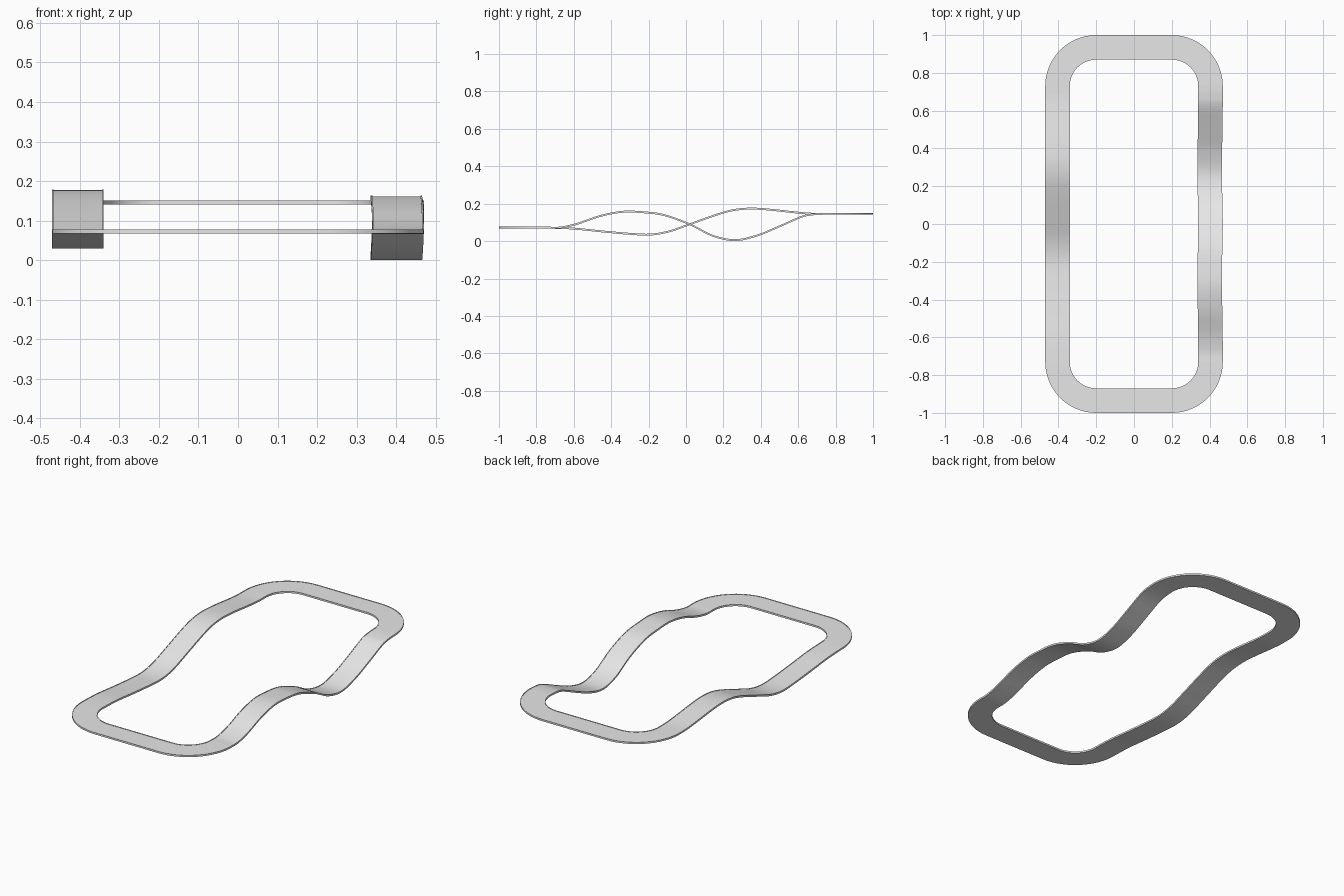
import bpy, bmesh, math
from mathutils import Vector

old = bpy.data.objects.get("Cube")
if old:
    bpy.data.objects.remove(old, do_unlink=True)

HALF_WIDTH = 0.065
CORNER_X, CORNER_Y, RADIUS = 0.2, 0.73, 0.205
FRONT_Z, BACK_Z = 0.079, 0.153

# Height profiles (y, z) of the two long sides
LEFT_SIDE = [(-0.73, FRONT_Z), (-0.67, 0.08), (-0.58, 0.1), (-0.46, 0.141),
             (-0.34, 0.164), (-0.24, 0.162), (-0.12, 0.147), (0.02, 0.097),
             (0.14, 0.037), (0.26, 0.012), (0.38, 0.037), (0.5, 0.086),
             (0.62, 0.138), (0.68, 0.15), (0.73, BACK_Z)]
RIGHT_SIDE = [(-0.73, FRONT_Z), (-0.6, 0.074), (-0.46, 0.06), (-0.3, 0.046),
              (-0.19, 0.042), (-0.09, 0.059), (0.02, 0.097), (0.16, 0.147),
              (0.25, 0.172), (0.34, 0.181), (0.44, 0.176), (0.58, 0.161),
              (0.66, 0.154), (0.73, BACK_Z)]


def smooth_profile(points, steps=5):
    """Catmull-Rom interpolation through the profile points."""
    pts = [Vector(p) for p in [points[0], *points, points[-1]]]
    out = []
    for a, b, c, d in zip(pts, pts[1:], pts[2:], pts[3:]):
        for i in range(steps):
            t = i / steps
            out.append(0.5 * (2 * b + (c - a) * t + (2 * a - 5 * b + 4 * c - d) * t * t
                              + (3 * b - a - 3 * c + d) * t ** 3))
    return out[1:]


def corner(sx, sy, start, z, steps=16):
    """Stations (position, outward direction) round a quarter turn."""
    out = []
    for i in range(steps + 1):
        a = start + math.pi / 2 * i / steps
        n = Vector((math.cos(a), math.sin(a), 0))
        out.append((Vector((sx * CORNER_X, sy * CORNER_Y, z)) + n * RADIUS, n))
    return out


def sway(y):
    """Slight sideways drift of the left side."""
    return 0.004 * (math.cos(y * 9) - 1) * max(0, 1 - abs(y) / 0.73)


# Centre line, anticlockwise
side_x = CORNER_X + RADIUS
stations = [(Vector((side_x + sway(y), y, z)), Vector((1, 0, 0)))
            for y, z in smooth_profile(LEFT_SIDE)]
stations += corner(1, 1, 0, BACK_Z) + corner(-1, 1, math.pi / 2, BACK_Z)
stations += [(Vector((-side_x, y, z)), Vector((-1, 0, 0)))
             for y, z in reversed(smooth_profile(RIGHT_SIDE))]
stations += corner(-1, -1, math.pi, FRONT_Z) + corner(1, -1, math.pi * 1.5, FRONT_Z)

# Track cross-section: flat deck with a thin raised lip on both edges
W, LIP, RISE, DEPTH = HALF_WIDTH, 0.004, 0.002, 0.008
section = [(-W, -DEPTH), (W, -DEPTH), (W, RISE), (W - LIP, RISE), (W - LIP, 0),
           (LIP - W, 0), (LIP - W, RISE), (-W, RISE)]

bm = bmesh.new()
rings = [[bm.verts.new(p + n * u + Vector((0, 0, v))) for u, v in section]
         for p, n in stations]
for i, ring in enumerate(rings):
    nxt = rings[(i + 1) % len(rings)]
    for j in range(len(section)):
        k = (j + 1) % len(section)
        bm.faces.new((ring[j], ring[k], nxt[k], nxt[j]))
bmesh.ops.recalc_face_normals(bm, faces=bm.faces)

# Stand the track on the ground
low = min(v.co.z for v in bm.verts)
bmesh.ops.translate(bm, verts=bm.verts, vec=(0, 0, -low))

mesh = bpy.data.meshes.new("track_ribbon")
bm.to_mesh(mesh)
bm.free()
track = bpy.data.objects.new("track_ribbon", mesh)
bpy.context.collection.objects.link(track)

grey = bpy.data.materials.new("light_grey")
grey.use_nodes = True
colour = (0.8, 0.8, 0.8, 1)
grey.diffuse_color = colour
grey.node_tree.nodes["Principled BSDF"].inputs["Base Color"].default_value = colour
mesh.materials.append(grey)

bpy.ops.object.select_all(action='DESELECT')
track.select_set(True)
bpy.context.view_layer.objects.active = track
bpy.ops.object.shade_smooth_by_angle(angle=math.radians(35))
